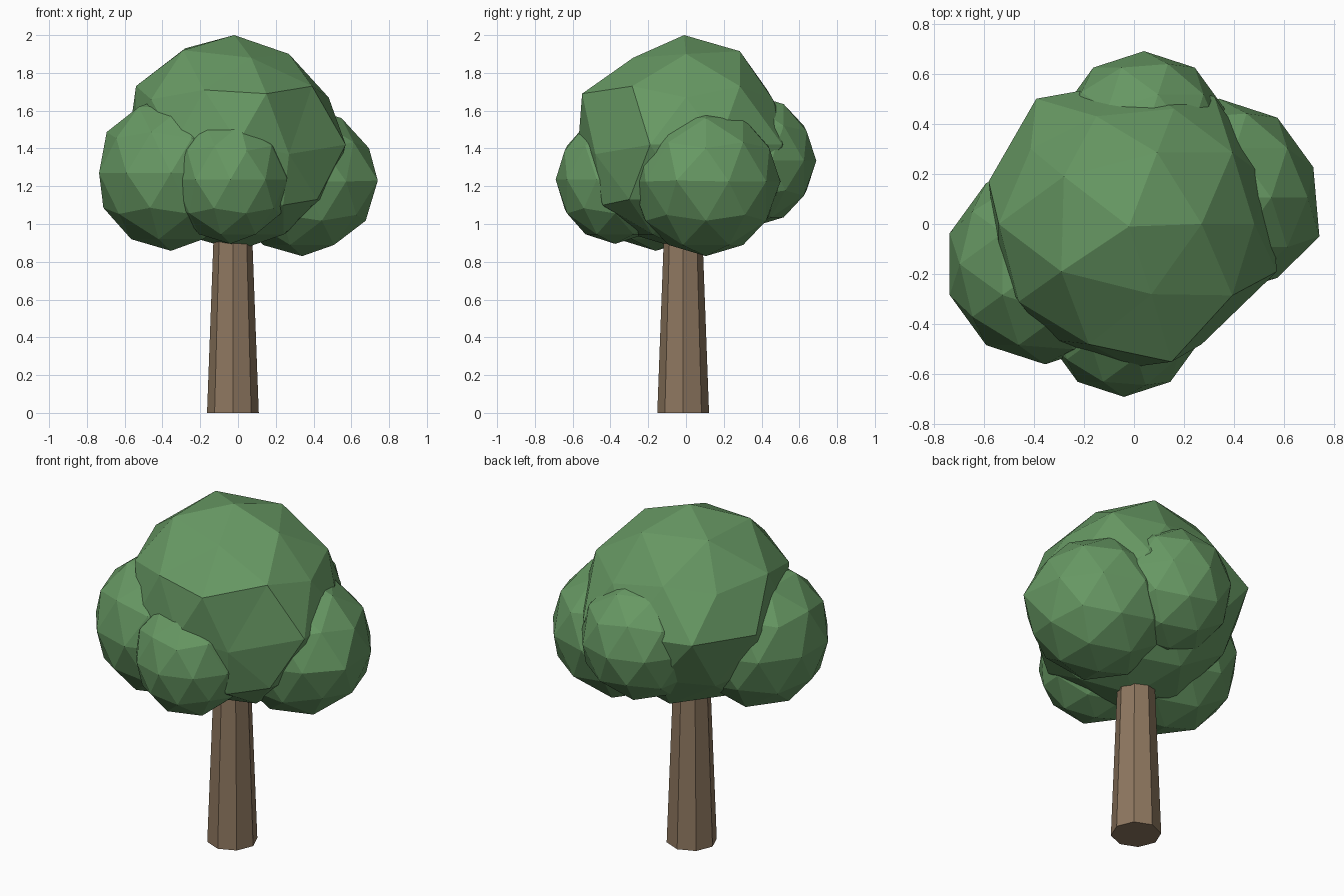
import bpy
from mathutils import Vector

if "Cube" in bpy.data.objects:
    bpy.data.objects.remove(bpy.data.objects["Cube"])


def material(name, color):
    m = bpy.data.materials.new(name)
    m.diffuse_color = (*color, 1)
    m.use_nodes = True
    m.node_tree.nodes["Principled BSDF"].inputs["Base Color"].default_value = m.diffuse_color
    return m


leaf = material("leaf green", (0.135, 0.315, 0.125))
bark = material("bark brown", (0.27, 0.185, 0.115))


def clump(name, center, radius, nudges=(), stretch=1.0):
    """Faceted leaf ball; each nudge pulls the vertex nearest to a point onto it."""
    bpy.ops.mesh.primitive_ico_sphere_add(subdivisions=2, radius=radius, location=center)
    ob = bpy.context.object
    ob.name = name
    ob.data.materials.append(leaf)
    for v in ob.data.vertices:
        v.co.z *= stretch
    for p in nudges:
        local = Vector(p) - Vector(center)
        min(ob.data.vertices, key=lambda v: (v.co - local).length).co = local


# tapered eight-sided trunk
bpy.ops.mesh.primitive_cone_add(vertices=8, radius1=0.137, radius2=0.098, depth=1.05,
                                location=(-0.027, -0.015, 0.525))
trunk = bpy.context.object
trunk.name = "trunk"
trunk.data.materials.append(bark)

# large crown with a few uneven corners
clump("crown", (0, 0, 1.43), 0.57, [
    (-0.02, -0.01, 2.0), (0.15, -0.55, 1.69), (-0.46, -0.31, 1.66),
    (-0.28, 0.19, 1.93), (-0.29, -0.19, 1.92), (0.27, 0.0, 1.90),
    (0.07, -0.28, 1.88), (0.27, -0.48, 1.37), (0.57, -0.19, 1.42),
    (0.42, -0.30, 1.13), (0.32, 0.51, 1.42), (-0.39, 0.50, 1.45),
    (-0.58, 0.17, 1.44), (0.48, 0.0, 1.67), (-0.18, -0.48, 1.71),
    (-0.54, 0.0, 1.73), (0.24, -0.44, 1.10), (0.16, 0.46, 1.66),
    (-0.15, 0.43, 1.71)])

# smaller clumps around the crown
clump("right_clump", (0.34, 0.105, 1.225), 0.395, [(0.74, -0.05, 1.23)])
clump("left_clump", (-0.355, -0.16, 1.27), 0.40, stretch=1.03)
clump("front_clump", (-0.04, -0.375, 1.235), 0.315, stretch=1.08)
clump("back_clump", (0.04, 0.345, 1.335), 0.345, stretch=1.02)
